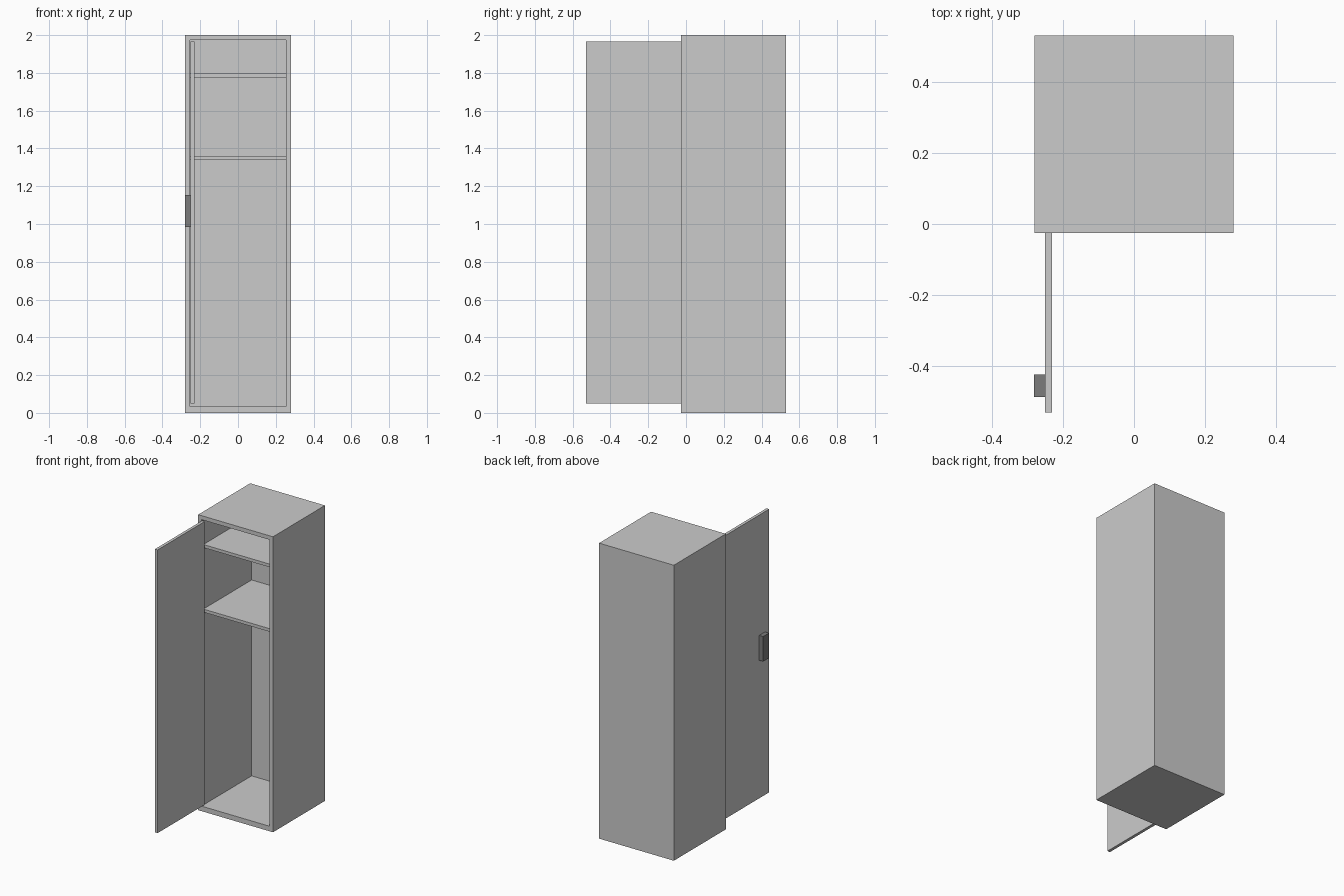
import bpy

if "Cube" in bpy.data.objects:
    bpy.data.objects.remove(bpy.data.objects["Cube"])


def box(name, x, y, z, material=None):
    """Axis-aligned box from (min, max) ranges."""
    bpy.ops.mesh.primitive_cube_add(
        size=1, location=[(a + b) / 2 for a, b in (x, y, z)])
    ob = bpy.context.object
    ob.name = name
    ob.scale = [b - a for a, b in (x, y, z)]
    bpy.ops.object.transform_apply(location=False, rotation=False, scale=True)
    if material:
        ob.data.materials.append(material)
    return ob


HALF_W, INNER_W = 0.28, 0.255
FRONT, BACK, INNER_BACK = -0.026, 0.53, 0.51
FLOOR, CEILING, HEIGHT = 0.034, 1.973, 2.0

# Cabinet shell: solid block hollowed from the front
cabinet = box("cabinet_shell", (-HALF_W, HALF_W), (FRONT, BACK), (0, HEIGHT))
cutter = box("interior_cutter", (-INNER_W, INNER_W),
             (FRONT - 0.1, INNER_BACK), (FLOOR, CEILING))
cutter.hide_render = True
cutter.hide_viewport = True
cut = cabinet.modifiers.new("hollow", 'BOOLEAN')
cut.operation = 'DIFFERENCE'
cut.solver = 'EXACT'
cut.object = cutter

# Two shelves, set back to clear the closed door
for name, top in (("upper_shelf", 1.797), ("lower_shelf", 1.36)):
    box(name, (-INNER_W, INNER_W), (-0.006, INNER_BACK), (top - 0.021, top))

# Door, swung fully open on the left edge
box("door", (-0.251, -0.231), (-0.53, FRONT), (0.05, 1.967))

# Dark handle on the outer face of the door
dark = bpy.data.materials.new("dark_grey")
dark.diffuse_color = (0.2, 0.2, 0.2, 1)
dark.use_nodes = True
dark.node_tree.nodes["Principled BSDF"].inputs["Base Color"].default_value = dark.diffuse_color
box("door_handle", (-0.281, -0.251), (-0.487, -0.424), (0.984, 1.153), dark)
